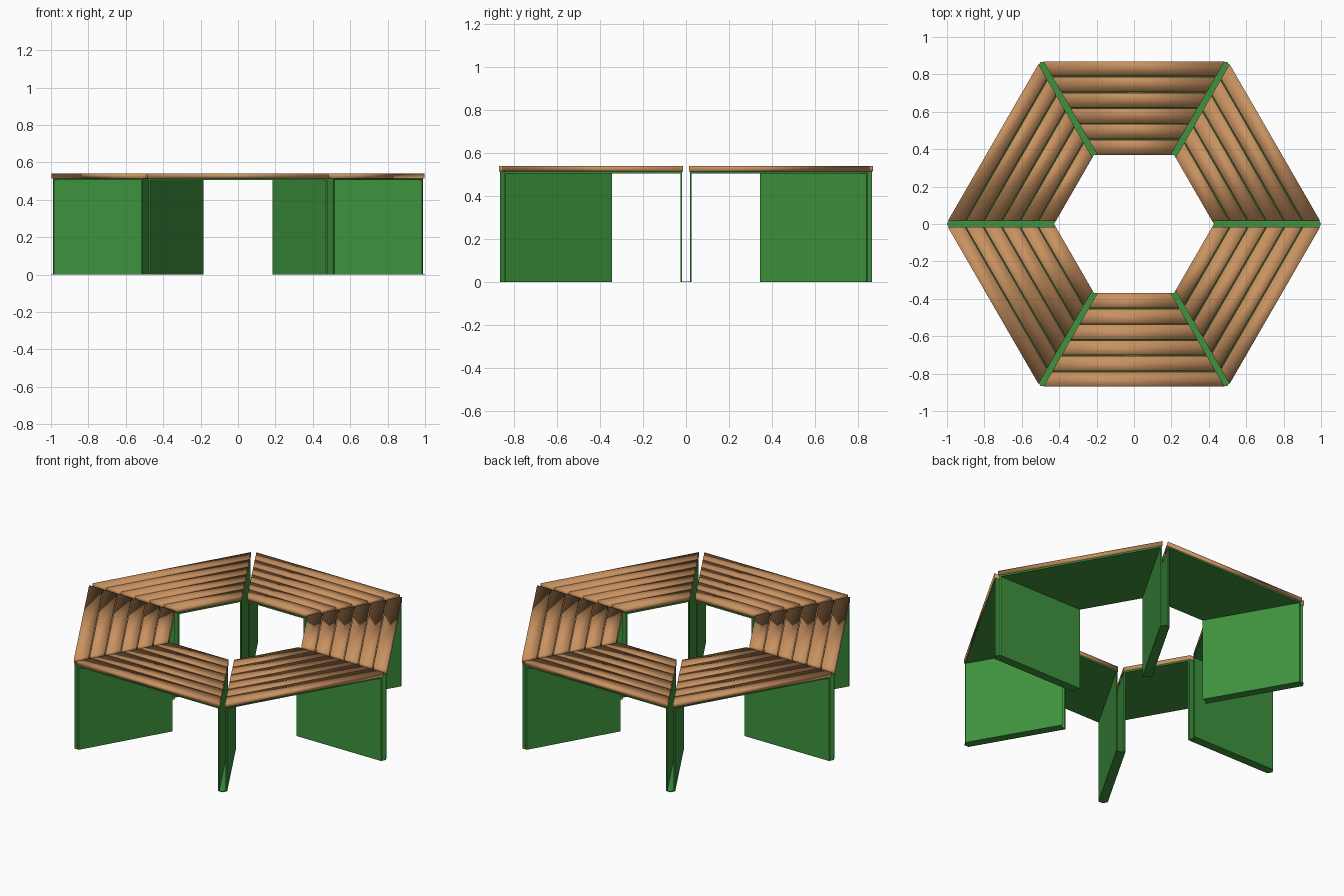
import bpy, bmesh, math
from mathutils import Vector

if "Cube" in bpy.data.objects:
    bpy.data.objects.remove(bpy.data.objects["Cube"])

TAN, COS = math.tan(math.radians(30)), math.cos(math.radians(30))
INNER, OUTER = 0.37, 0.866            # apothems of the inner and outer hexagon
GAP, SHEET = 0.018, 0.008             # half width of the open joint, panel thickness
Z_FOOT, Z_TRAY, Z_SLAT, Z_TOP = 0.004, 0.505, 0.514, 0.54


def material(name, rgb):
    m = bpy.data.materials.new(name)
    m.diffuse_color = (*rgb, 1)
    m.use_nodes = True
    m.node_tree.nodes["Principled BSDF"].inputs["Base Color"].default_value = m.diffuse_color
    return m


GREEN = material("green painted steel", (0.047, 0.29, 0.047))
WOOD = material("light brown wood", (0.58, 0.285, 0.118))


def corner(k, apothem, side, d):
    """Point of segment k on a hexagon, d away from the mitre line on one side."""
    a = math.radians(60 * k + 30)
    u = side * (apothem * TAN - d / COS)
    return Vector((apothem * math.cos(a) - u * math.sin(a),
                   apothem * math.sin(a) + u * math.cos(a), 0))


def prism(name, pts, z0, z1, mat, smooth=False):
    """Extrude a flat outline from z0 to z1."""
    bm = bmesh.new()
    low = [bm.verts.new((p.x, p.y, z0)) for p in pts]
    face = bm.faces.new(low)
    ext = bmesh.ops.extrude_face_region(bm, geom=[face])["geom"]
    bmesh.ops.translate(bm, vec=(0, 0, z1 - z0),
                        verts=[v for v in ext if isinstance(v, bmesh.types.BMVert)])
    bmesh.ops.recalc_face_normals(bm, faces=bm.faces)
    for f in bm.faces:
        f.smooth = smooth
    me = bpy.data.meshes.new(name)
    bm.to_mesh(me)
    bm.free()
    me.materials.append(mat)
    bpy.context.collection.objects.link(bpy.data.objects.new(name, me))


def trapezoid(k, a0, a1, d):
    return [corner(k, a0, -1, d), corner(k, a1, -1, d),
            corner(k, a1, 1, d), corner(k, a0, 1, d)]


SLATS, SPACE = 6, 0.005
pitch = (OUTER + 0.004 - INNER + SPACE) / SLATS

for k in range(6):
    # steel tray under the seat
    prism(f"seat_tray_{k}", trapezoid(k, INNER, OUTER, GAP), Z_TRAY, Z_SLAT, GREEN)

    # leg panels at both ends of the segment
    for side, label in ((-1, "a"), (1, "b")):
        d = GAP + SHEET
        pts = [corner(k, INNER, side, GAP), corner(k, OUTER, side, GAP),
               corner(k, OUTER, side, d), corner(k, INNER, side, d)]
        prism(f"leg_panel_{k}_{label}", pts, Z_FOOT, Z_TRAY, GREEN)

    # foot plate joining the two panels at each corner, pointed by the mitre
    d = GAP + SHEET
    pts = [corner(k, INNER, 1, d), corner(k, OUTER, 1, d), corner(k, OUTER, 1, 0),
           corner(k + 1, OUTER, -1, d), corner(k + 1, INNER, -1, d), corner(k, INNER, 1, 0)]
    prism(f"foot_plate_{k}", pts, 0, Z_FOOT, GREEN)

    # mitred wooden slats, softly shaded
    for i in range(SLATS):
        a0 = INNER + i * pitch
        prism(f"seat_slat_{k}_{i}", trapezoid(k, a0, a0 + pitch - SPACE, 0.015),
              Z_SLAT, Z_TOP, WOOD, smooth=True)
